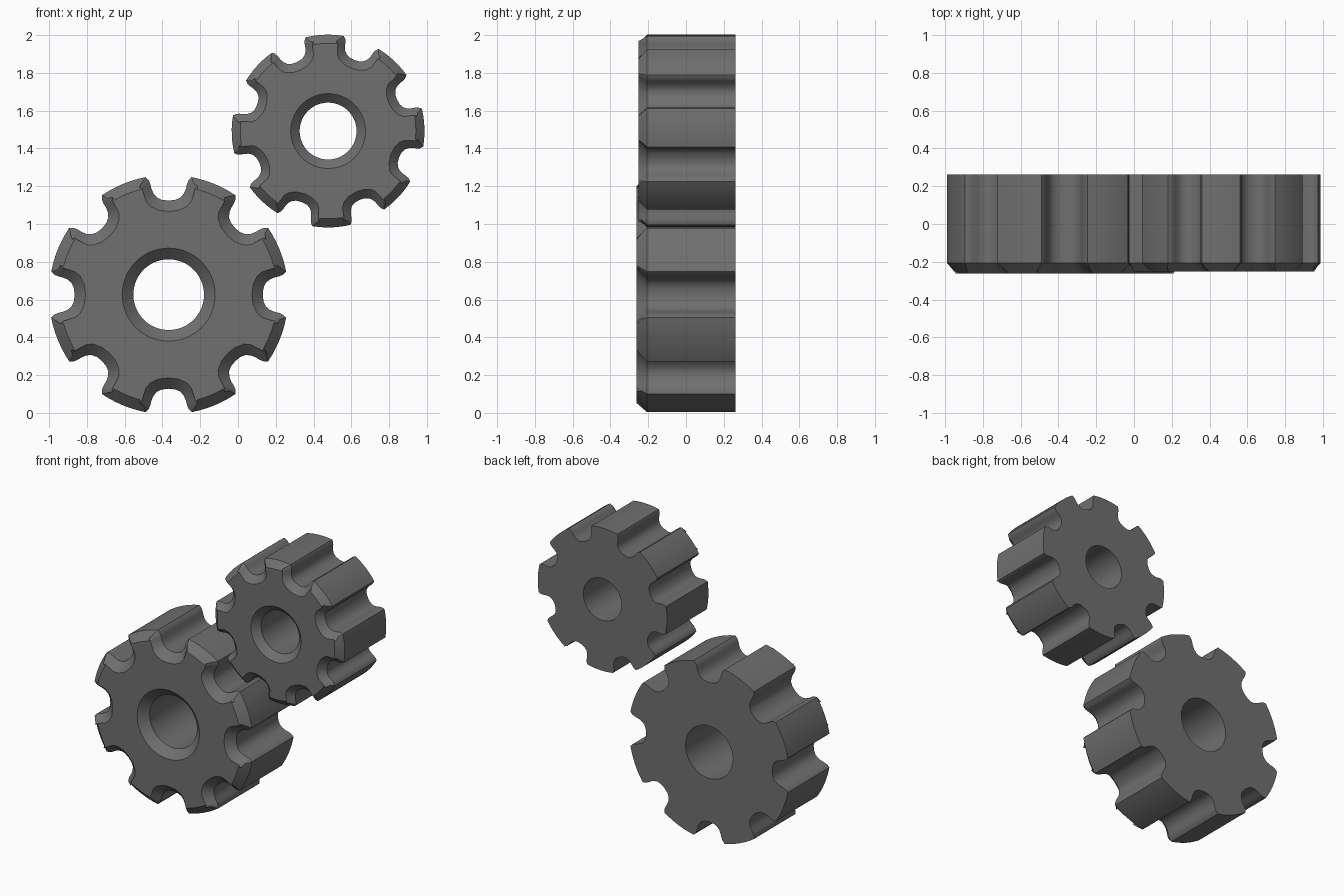
import bpy, bmesh, math
from mathutils import Vector

if "Cube" in bpy.data.objects:
    bpy.data.objects.remove(bpy.data.objects["Cube"])

steel = bpy.data.materials.new("dark_grey_metal")
steel.diffuse_color = (0.16, 0.16, 0.16, 1)
steel.use_nodes = True
steel.node_tree.nodes["Principled BSDF"].inputs["Base Color"].default_value = steel.diffuse_color

# half of one rounded notch: (sideways, radial distance) from mouth to floor
NOTCH = [(0.122, 0.622), (0.106, 0.606), (0.097, 0.585), (0.091, 0.56), (0.080, 0.535),
         (0.062, 0.514), (0.036, 0.502), (0.0, 0.498)]
R, TEETH = 0.634, 8


def outline(scale, turn):
    """Closed counter-clockwise gear outline."""
    pts = []
    half = math.atan2(*NOTCH[0])
    sector = 2 * math.pi / TEETH
    notch = [(-t, r) for t, r in reversed(NOTCH)][::-1] + NOTCH[-2::-1]
    for i in range(TEETH):
        a0 = turn + i * sector
        for t, r in notch:
            a, d = a0 + math.atan2(t, r), math.hypot(t, r)
            pts.append(Vector((math.cos(a), math.sin(a))) * d * scale)
        for k in range(1, 6):
            a = a0 + half + (sector - 2 * half) * k / 6
            pts.append(Vector((math.cos(a), math.sin(a))) * R * scale)
    return pts


def inset(pts, d):
    """Move each outline point inward by d, mitred."""
    out = []
    for i, p in enumerate(pts):
        e1 = (p - pts[i - 1]).normalized()
        e2 = (pts[(i + 1) % len(pts)] - p).normalized()
        n1, n2 = Vector((-e1.y, e1.x)), Vector((-e2.y, e2.x))
        out.append(p + (n1 + n2) * d / (1 + n1.dot(n2)))
    return out


def gear(name, x, z, scale, turn, front, back, chamfer):
    pts = outline(scale, turn)
    front_pts = inset(pts, chamfer)

    def circle(rad):
        return [p.normalized() * rad * scale for p in pts]

    # closed chain of rings: outside, chamfer, front face, bore, back face
    rings = [(pts, back), (pts, front + chamfer), (front_pts, front),
             (circle(0.246), front), (circle(0.187), front + chamfer), (circle(0.187), back)]
    bm = bmesh.new()
    loops = [[bm.verts.new((p.x, y, p.y)) for p in ring] for ring, y in rings]
    n = len(pts)
    for a in range(len(loops)):
        A, B = loops[a], loops[(a + 1) % len(loops)]
        for i in range(n):
            j = (i + 1) % n
            bm.faces.new((A[i], A[j], B[j], B[i]))
    bmesh.ops.recalc_face_normals(bm, faces=bm.faces)
    me = bpy.data.meshes.new(name)
    bm.to_mesh(me)
    bm.free()
    me.materials.append(steel)
    ob = bpy.data.objects.new(name, me)
    ob.location = (x, 0, z)
    bpy.context.collection.objects.link(ob)
    bpy.ops.object.select_all(action='DESELECT')
    ob.select_set(True)
    bpy.context.view_layer.objects.active = ob
    bpy.ops.object.shade_smooth_by_angle(angle=math.radians(30))


gear("large_gear", -0.367, 0.626, 1.0, 0.0, -0.263, 0.263, 0.057)
gear("small_gear", 0.477, 1.492, 0.805, math.radians(24.5), -0.252, 0.263, 0.046)
